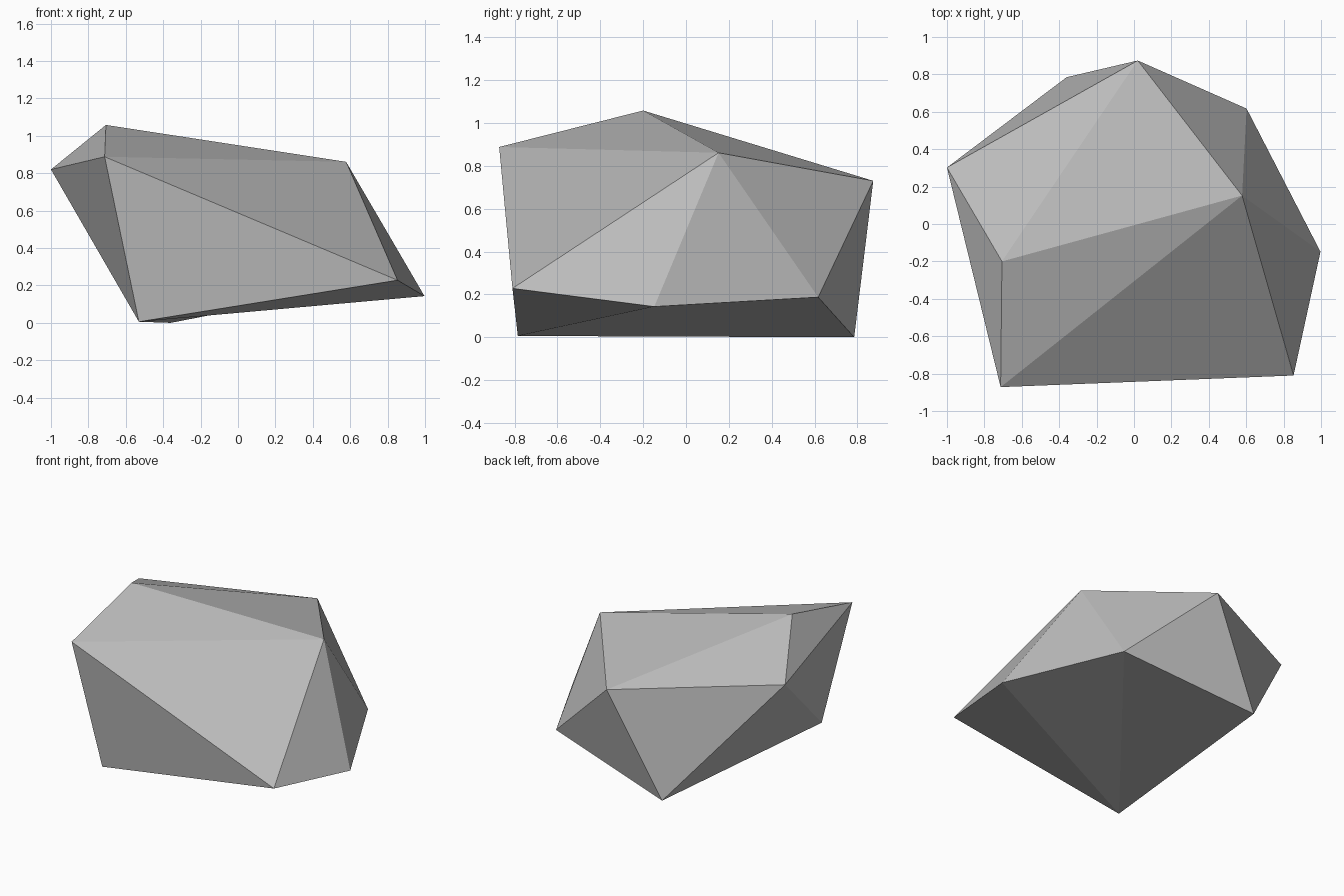
import bpy
import bmesh

default_cube = bpy.data.objects.get("Cube")
if default_cube:
    bpy.data.objects.remove(default_cube, do_unlink=True)

# Plain stone colour
stone = bpy.data.materials.new("stone_grey")
stone.use_nodes = True
colour = (0.5, 0.5, 0.5, 1)
stone.diffuse_color = colour
stone.node_tree.nodes["Principled BSDF"].inputs["Base Color"].default_value = colour

# Corners of the boulder
corners = {
    "crown": (0.578, 0.152, 0.861),
    "foot": (-0.53, -0.785, 0.006),
    "peak": (-0.706, -0.2, 1.058),
    "brow": (-0.713, -0.872, 0.888),
    "shoulder": (-1, 0.302, 0.82),
    "back_foot": (-0.36, 0.785, 0),
    "back_top": (0.02, 0.874, 0.73),
    "back_side": (0.602, 0.617, 0.187),
    "side": (0.997, -0.148, 0.143),
    "front_side": (0.853, -0.81, 0.228),
}

bm = bmesh.new()
verts = {name: bm.verts.new(co) for name, co in corners.items()}


def fan(hub, rim, closed=False):
    """Fill flat triangles from one corner to a chain of neighbours."""
    names = rim.split()
    if closed:
        names.append(names[0])
    for a, b in zip(names, names[1:]):
        bm.faces.new((verts[hub], verts[a], verts[b]))


# Facets of the upper side, the underside and the back
fan("crown", "brow front_side side back_side back_top peak", closed=True)
fan("foot", "brow shoulder back_foot back_side side front_side", closed=True)
fan("shoulder", "brow peak back_top back_foot")
fan("back_foot", "back_top back_side")

bmesh.ops.recalc_face_normals(bm, faces=bm.faces)
mesh = bpy.data.meshes.new("boulder")
bm.to_mesh(mesh)
bm.free()
mesh.materials.append(stone)
boulder = bpy.data.objects.new("boulder", mesh)
bpy.context.collection.objects.link(boulder)
